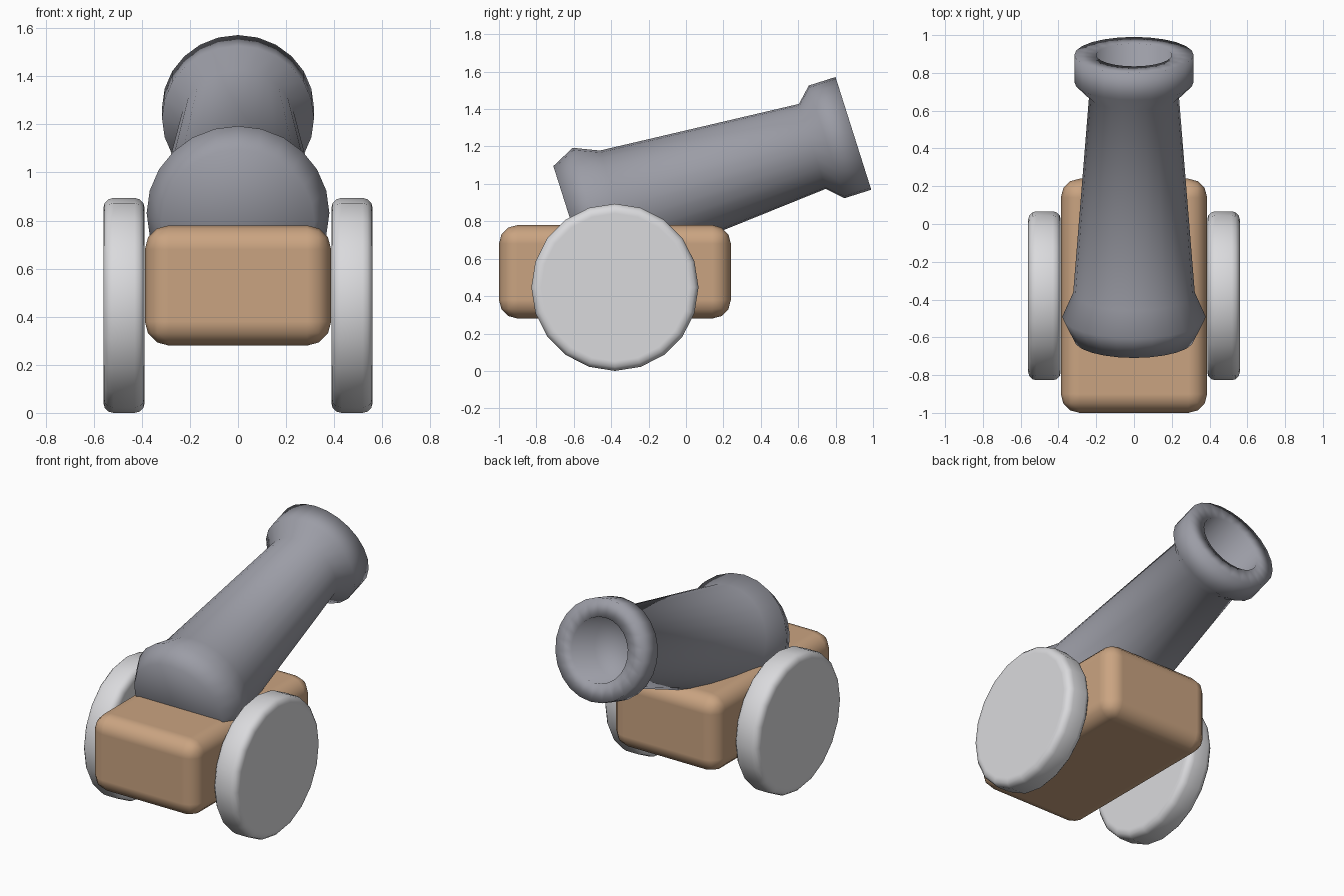
import bpy
import math
from mathutils import Matrix, Vector

cube = bpy.data.objects.get("Cube")
if cube:
    bpy.data.objects.remove(cube, do_unlink=True)


def material(name, rgb):
    m = bpy.data.materials.new(name)
    m.use_nodes = True
    m.diffuse_color = (*rgb, 1)
    m.node_tree.nodes["Principled BSDF"].inputs["Base Color"].default_value = (*rgb, 1)
    return m


iron = material("grey iron", (0.33, 0.335, 0.38))
wood = material("tan wood", (0.59, 0.37, 0.22))
pale = material("pale grey", (0.70, 0.70, 0.72))


def lathe(name, profile, sides, matrix, mat):
    """Spin (radius, height) points around local z; radius 0 closes an end."""
    verts, rings, faces = [], [], []
    for r, h in profile:
        count = sides if r else 1
        rings.append([len(verts) + i for i in range(count)])
        for i in range(count):
            a = 2 * math.pi * i / sides
            verts.append((r * math.cos(a), r * math.sin(a), h))
    for lo, hi in zip(rings, rings[1:]):
        for i in range(sides):
            j = (i + 1) % sides
            if len(lo) == 1:
                faces.append((lo[0], hi[j], hi[i]))
            elif len(hi) == 1:
                faces.append((lo[i], lo[j], hi[0]))
            else:
                faces.append((lo[i], lo[j], hi[j], hi[i]))
    mesh = bpy.data.meshes.new(name)
    mesh.from_pydata(verts, [], faces)
    mesh.materials.append(mat)
    for p in mesh.polygons:
        p.use_smooth = True
    obj = bpy.data.objects.new(name, mesh)
    obj.matrix_world = matrix
    bpy.context.collection.objects.link(obj)
    return obj


# Barrel: flared breech, tapered tube, muzzle collar and hollow bore
axis = Vector((0, 0.953, 0.302))
aim = Matrix.Translation((0, 0.895, 1.27)) @ axis.to_track_quat("Z", "Y").to_matrix().to_4x4()
barrel_profile = [(0, -1.582), (0.318, -1.582), (0.38, -1.454), (0.322, -1.32),
                  (0.238, -0.23), (0.316, -0.15), (0.316, 0), (0.2, 0),
                  (0.2, -0.25), (0, -0.25)]
lathe("barrel", barrel_profile, 24, aim, iron)

# Carriage: rounded block
bpy.ops.mesh.primitive_cube_add(size=1, location=(0, -0.38, 0.53))
body = bpy.context.object
body.name = "carriage_block"
body.scale = (0.775, 1.24, 0.5)
bpy.ops.object.transform_apply(location=False, rotation=False, scale=True)
body.data.materials.append(wood)
bpy.ops.object.shade_smooth()
bevel = body.modifiers.new("rounded edges", "BEVEL")
bevel.width = 0.1
bevel.segments = 3
bevel.harden_normals = True

# Wheels: solid discs with rounded rims
R, HALF, B = 0.447, 0.086, 0.042
rim = [(R - B + B * math.cos(a), HALF - B + B * math.sin(a))
       for a in (math.radians(d) for d in (0, 30, 60, 90))]
half = rim + [(R - B - 0.01, HALF), (0, HALF)]
wheel_profile = [(r, -h) for r, h in reversed(half)] + half
for side, name in ((1, "left_wheel"), (-1, "right_wheel")):
    place = Matrix.Translation((side * 0.474, -0.38, R)) @ Matrix.Rotation(math.pi / 2, 4, "Y")
    lathe(name, wheel_profile, 20, place, pale)
